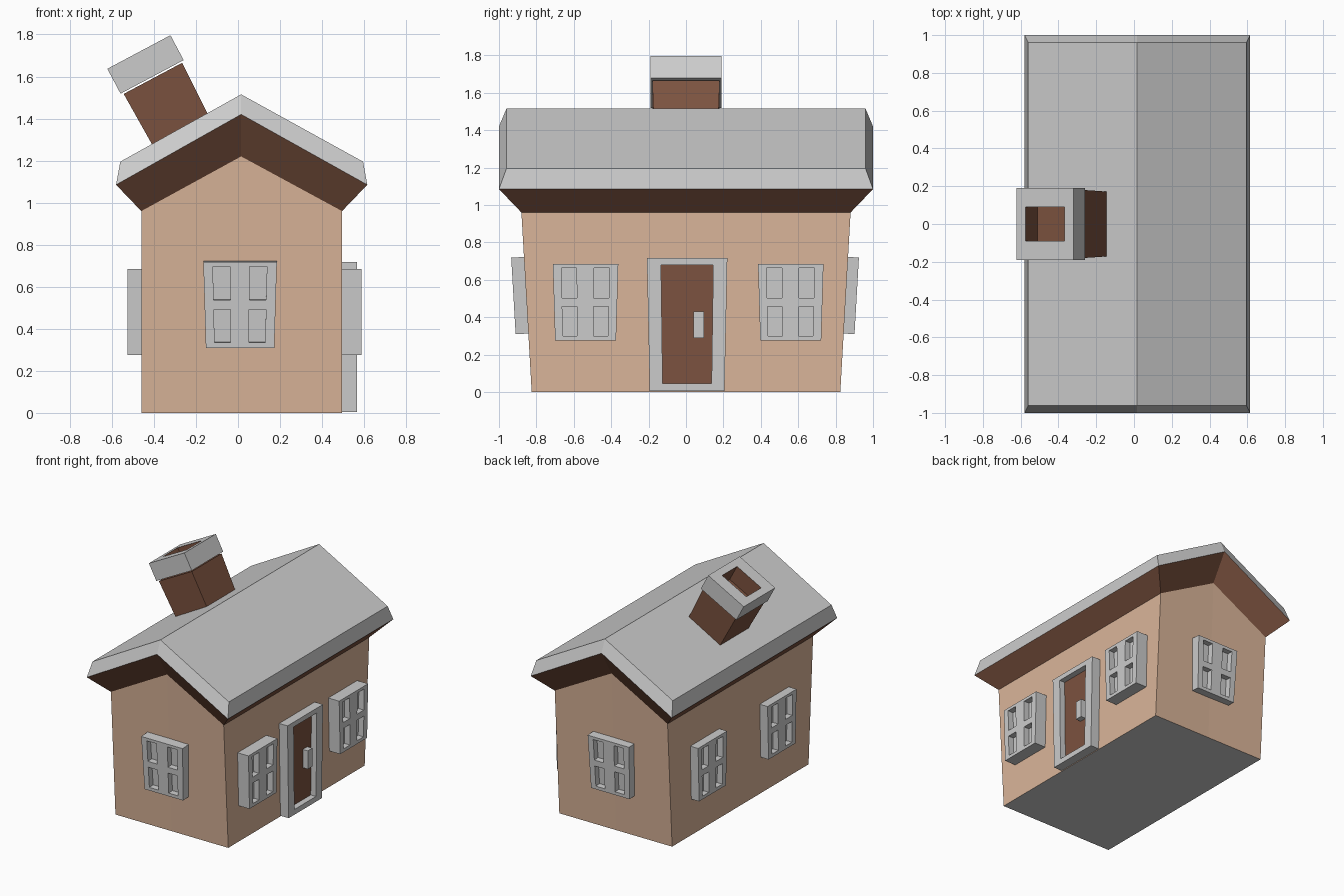
import bpy, bmesh
from math import radians
from mathutils import Vector

if "Cube" in bpy.data.objects:
    bpy.data.objects.remove(bpy.data.objects["Cube"])


def material(name, rgb):
    m = bpy.data.materials.new(name)
    m.diffuse_color = (*rgb, 1)
    m.use_nodes = True
    m.node_tree.nodes["Principled BSDF"].inputs["Base Color"].default_value = m.diffuse_color
    return m


TAN = material("tan_wall", (0.70, 0.46, 0.32))
BROWN = material("dark_brown", (0.20, 0.085, 0.05))
GREY = material("grey", (0.8, 0.8, 0.8))


def finish(bm, name, mats, loc=(0, 0, 0), rot=(0, 0, 0)):
    bmesh.ops.recalc_face_normals(bm, faces=bm.faces)
    me = bpy.data.meshes.new(name)
    bm.to_mesh(me)
    bm.free()
    for m in mats:
        me.materials.append(m)
    ob = bpy.data.objects.new(name, me)
    bpy.context.collection.objects.link(ob)
    ob.location, ob.rotation_euler = loc, rot
    return ob


# House shell: stacked six-point loops (x left, x right, y end, side z, ridge z)
CX = 0.015
LOOPS = [(-0.46, 0.495, 0.825, 0, 0), (-0.46, 0.495, 0.88, 0.96, 1.22),
         (-0.58, 0.615, 1.0, 1.085, 1.42), (-0.56, 0.595, 0.96, 1.195, 1.515)]
SIDE_Z_TILT = radians(3.3)


def ring(bm, l):
    x0, x1, y, zs, zr = l
    pts = [(x0, -y, zs), (CX, -y, zr), (x1, -y, zs), (x1, y, zs), (CX, y, zr), (x0, y, zs)]
    return [bm.verts.new(p) for p in pts]


def bands(bm, a, b):
    for i in range(6):
        j = (i + 1) % 6
        bm.faces.new((a[i], a[j], b[j], b[i]))


# Walls with grey underside
bm = bmesh.new()
a, b = ring(bm, LOOPS[0]), ring(bm, LOOPS[1])
bands(bm, a, b)
bm.faces.new(a[::-1]).material_index = 1
finish(bm, "walls", [TAN, GREY])

# Flared brown eaves
bm = bmesh.new()
bands(bm, ring(bm, LOOPS[1]), ring(bm, LOOPS[2]))
eaves = finish(bm, "eaves", [BROWN])

# Grey roof with bevelled rim
bm = bmesh.new()
a, b = ring(bm, LOOPS[2]), ring(bm, LOOPS[3])
bands(bm, a, b)
bm.faces.new((b[0], b[1], b[4], b[5]))
bm.faces.new((b[1], b[2], b[3], b[4]))
finish(bm, "roof", [GREY])


def framed_panel(name, us, vs, holes, depth, recess, loc, rot, pane_mat=GREY, narrow=0.93):
    """Slab facing local -y, tapering to the foot, with recessed cells."""
    bm = bmesh.new()
    v0, v1 = vs[0], vs[-1]
    g = [[bm.verts.new((u * (narrow + (1 - narrow) * (v - v0) / (v1 - v0)), -depth, v))
          for v in vs] for u in us]
    panes = []
    for i in range(len(us) - 1):
        for j in range(len(vs) - 1):
            f = bm.faces.new((g[i][j], g[i + 1][j], g[i + 1][j + 1], g[i][j + 1]))
            if (i, j) in holes:
                panes.append(f)
    rim = [e for e in bm.edges if e.is_boundary]
    r = bmesh.ops.extrude_edge_only(bm, edges=rim)["geom"]
    for v in r:
        if isinstance(v, bmesh.types.BMVert):
            v.co.y = 0.02
    for f in panes:
        loop = list(f.verts)
        inner = [bm.verts.new(v.co + Vector((0, recess, 0))) for v in loop]
        bm.faces.remove(f)
        for k in range(4):
            n = (k + 1) % 4
            bm.faces.new((loop[k], loop[n], inner[n], inner[k]))
        bm.faces.new(inner).material_index = 1
    return finish(bm, name, [GREY, pane_mat], loc, rot)


# Four-pane windows: name, location of foot centre, facing angle, tilt, depth
US = [-0.175, -0.13, -0.048, 0.045, 0.128, 0.175]
VS = [0, 0.025, 0.182, 0.228, 0.388, 0.41]
PANES = {(1, 1), (1, 3), (3, 1), (3, 3)}
for name, loc, ang, tilt, depth in [
        ("front_window", (0.01, -0.843, 0.313), 0, SIDE_Z_TILT, 0.068),
        ("back_window", (0.01, 0.843, 0.313), 180, SIDE_Z_TILT, 0.058),
        ("right_window_front", (0.495, -0.537, 0.275), 90, 0, 0.092),
        ("right_window_back", (0.495, 0.56, 0.275), 90, 0, 0.092),
        ("left_window_front", (-0.46, -0.41, 0.275), -90, 0, 0.066),
        ("left_window_back", (-0.46, 0.43, 0.275), -90, 0, 0.066)]:
    framed_panel(name, US, VS, PANES, depth, 0.045, loc, (tilt, 0, radians(ang)))

# Door in its frame
framed_panel("door", [-0.215, -0.14, 0.14, 0.215], [0, 0.04, 0.675, 0.712], {(1, 1)},
             0.07, 0.045, (0.495, 0.006, 0.005), (0, 0, radians(90)), BROWN)


def box(name, size, loc, mat, rot=(0, 0, 0)):
    bm = bmesh.new()
    bmesh.ops.create_cube(bm, size=1)
    bmesh.ops.scale(bm, vec=size, verts=bm.verts)
    return finish(bm, name, [mat], loc, rot)


box("door_handle", (0.045, 0.055, 0.14), (0.54, 0.068, 0.36), GREY)

# Chimney leaning square to the roof slope (local origin = cap centre)
LEAN = (0, radians(-28), 0)
CAP = Vector((-0.44, 1e-9, 1.6575))
bm = bmesh.new()
bmesh.ops.create_cube(bm, size=1)
for v in bm.verts:
    top = v.co.z > 0
    v.co = (v.co.x * (0.315 if top else 0.30), v.co.y * (0.36 if top else 0.34),
            -0.075 if top else -0.40)
finish(bm, "chimney_stack", [BROWN], CAP, LEAN)

# Chimney cap with a brown-lined flue
bm = bmesh.new()


def rect(hx, hy, z):
    return [bm.verts.new(p) for p in [(-hx, -hy, z), (hx, -hy, z), (hx, hy, z), (-hx, hy, z)]]


loops = [rect(0.17, 0.19, -0.067), rect(0.17, 0.19, 0.067),
         rect(0.116, 0.09, 0.067), rect(0.116, 0.09, -0.075 + 0.01)]
for n, (a, b) in enumerate(zip(loops, loops[1:])):
    for i in range(4):
        j = (i + 1) % 4
        bm.faces.new((a[i], a[j], b[j], b[i])).material_index = int(n == 2)
bm.faces.new(loops[3]).material_index = 1
bm.faces.new(loops[0][::-1])
finish(bm, "chimney_cap", [GREY, BROWN], CAP, LEAN)
